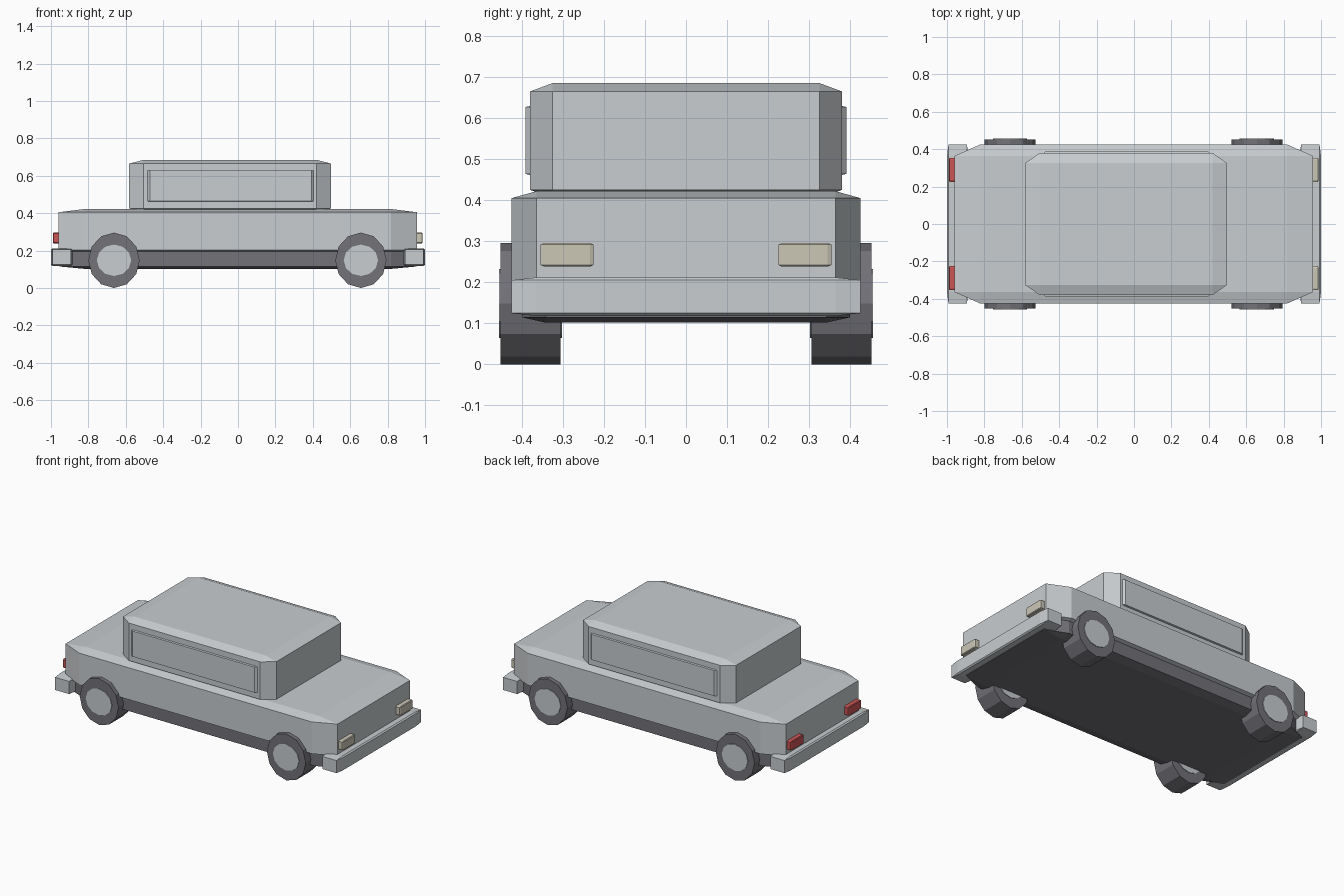
import bpy, bmesh, math
from mathutils import Matrix, Vector

cube = bpy.data.objects.get("Cube")
if cube:
    bpy.data.objects.remove(cube)


def material(name, rgb):
    m = bpy.data.materials.new(name)
    m.use_nodes = True
    color = (*rgb, 1)
    m.diffuse_color = color
    m.node_tree.nodes["Principled BSDF"].inputs["Base Color"].default_value = color
    return m


PAINT = material("light_grey", (0.58, 0.61, 0.63))
DARK = material("dark_grey", (0.17, 0.17, 0.19))
CREAM = material("cream", (0.60, 0.57, 0.47))
RED = material("red", (0.60, 0.09, 0.09))


def finish(name, bm, mat):
    mesh = bpy.data.meshes.new(name)
    bmesh.ops.recalc_face_normals(bm, faces=bm.faces)
    bm.to_mesh(mesh)
    bm.free()
    mesh.materials.append(mat)
    obj = bpy.data.objects.new(name, mesh)
    bpy.context.collection.objects.link(obj)
    return obj


def chamfered_box(name, x, y, z, mat, chamfer=0.072):
    """Unit cube, chamfered and then stretched, so chamfers stretch with it."""
    bm = bmesh.new()
    bmesh.ops.create_cube(bm, size=1)
    bmesh.ops.bevel(bm, geom=bm.edges[:], offset=chamfer, segments=1,
                    affect='EDGES', profile=0.5)
    size = Vector((x[1] - x[0], y[1] - y[0], z[1] - z[0]))
    mid = Vector((x[0] + x[1], y[0] + y[1], z[0] + z[1])) / 2
    bm.transform(Matrix.Translation(mid) @ Matrix.Diagonal((*size, 1)))
    return finish(name, bm, mat)


def disc(name, center, rx, rz, width, mat, sides=12):
    """Cylinder lying along y."""
    bm = bmesh.new()
    bmesh.ops.create_cone(bm, cap_ends=True, segments=sides, radius1=1,
                          radius2=1, depth=1)
    bm.transform(Matrix.Translation(center) @ Matrix.Diagonal((rx, width, rz, 1))
                 @ Matrix.Rotation(math.pi / 2, 4, 'X'))
    return finish(name, bm, mat)


# Bodywork
chamfered_box("lower_body", (-0.96, 0.957), (-0.425, 0.425), (0.185, 0.422), PAINT)
chamfered_box("cabin", (-0.582, 0.498), (-0.38, 0.38), (0.405, 0.685), PAINT)
chamfered_box("underbody", (-0.955, 0.955), (-0.4, 0.4), (0.102, 0.28), DARK)
chamfered_box("side_windows", (-0.487, 0.408), (-0.391, 0.391), (0.461, 0.63),
              PAINT, 0.018)

# Bumpers
chamfered_box("front_bumper", (0.885, 1.0), (-0.425, 0.425), (0.118, 0.212), PAINT)
chamfered_box("rear_bumper", (-1.0, -0.885), (-0.425, 0.425), (0.118, 0.212), PAINT)

# Lights and wheels on both sides
for side, s in (("left", 1), ("right", -1)):
    y = sorted((s * 0.225, s * 0.354))
    chamfered_box("headlight_" + side, (0.93, 0.987), y, (0.238, 0.296), CREAM)
    chamfered_box("taillight_" + side, (-0.99, -0.93), y, (0.238, 0.296), RED)
    for end, x in (("front", 0.657), ("rear", -0.663)):
        center = Vector((x, s * 0.379, 0.148))
        disc(f"{end}_tyre_{side}", center, 0.137, 0.148, 0.146, DARK)
        disc(f"{end}_hub_{side}", center, 0.092, 0.084, 0.154, PAINT)
